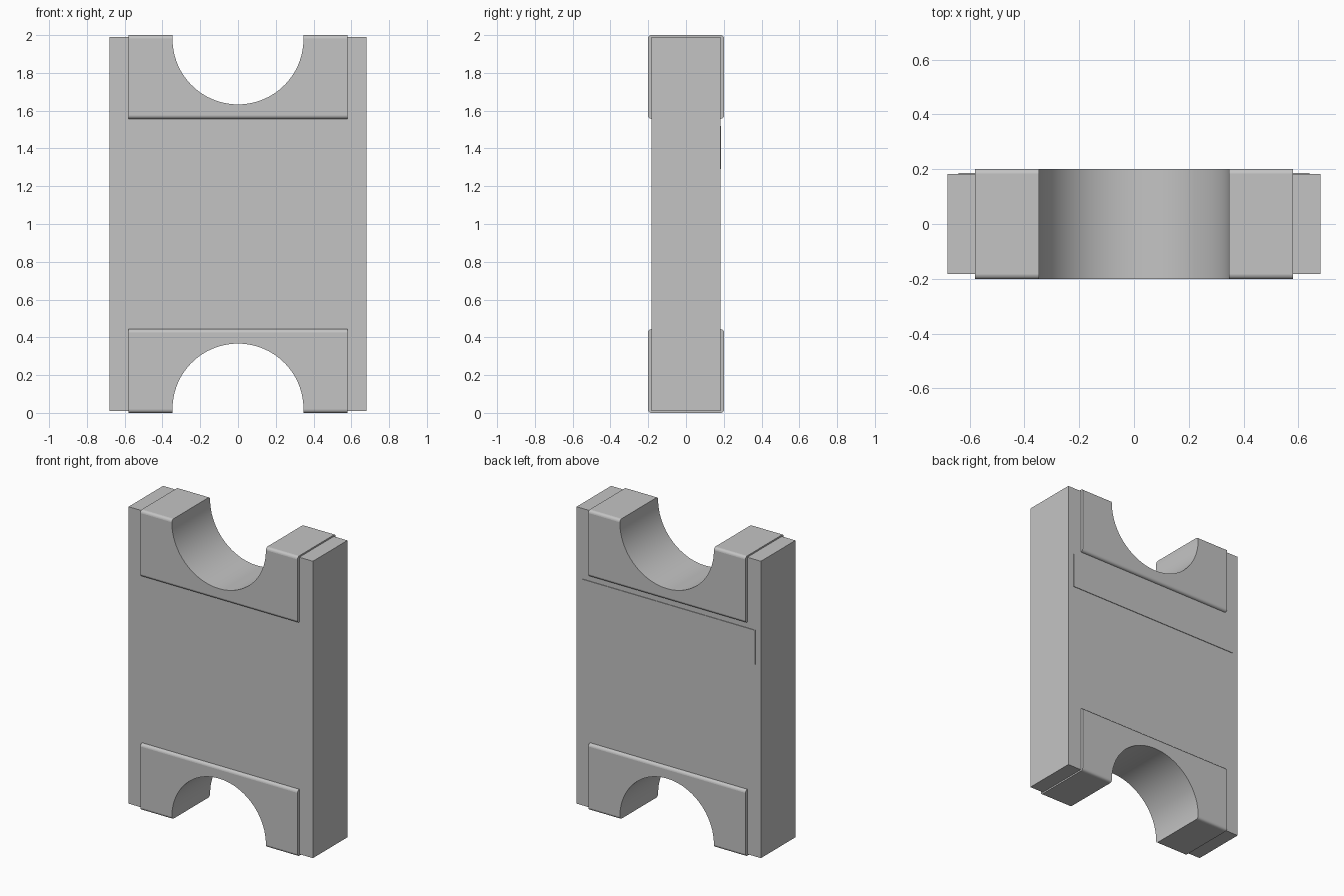
import bpy, bmesh, math

if "Cube" in bpy.data.objects:
    bpy.data.objects.remove(bpy.data.objects["Cube"], do_unlink=True)

grey = bpy.data.materials.new("plain grey")
grey.use_nodes = True
grey.diffuse_color = (0.55, 0.55, 0.55, 1)
grey.node_tree.nodes["Principled BSDF"].inputs["Base Color"].default_value = grey.diffuse_color

RADIUS, ARC_Z, HEIGHT = 0.347, 0.02, 2.0


def arch(radius, base, steps=40):
    """Outline points of the notch, from right foot over the crown to left foot."""
    start = -math.asin((ARC_Z - base) / radius)
    span = math.pi - 2 * start
    angles = [start + span * i / steps for i in range(steps + 1)]
    return [(radius * math.cos(a), ARC_Z + radius * math.sin(a)) for a in angles]


def flip(points):
    return [(-x, HEIGHT - z) for x, z in points]


def slab(name, outline, y0, y1, round_edges=0):
    """Extrude an x-z outline along y, optionally rounding its long x edges."""
    bm = bmesh.new()
    face = bm.faces.new([bm.verts.new((x, y0, z)) for x, z in outline])
    new = bmesh.ops.extrude_face_region(bm, geom=[face])["geom"]
    bmesh.ops.translate(bm, vec=(0, y1 - y0, 0),
                        verts=[v for v in new if isinstance(v, bmesh.types.BMVert)])
    bmesh.ops.recalc_face_normals(bm, faces=bm.faces)
    if round_edges:
        rims = []
        for e in bm.edges:
            a, b = (v.co for v in e.verts)
            if abs(a.z - b.z) < 1e-5 and abs(a.x - b.x) > 0.1:
                rims.append(e)
        bmesh.ops.bevel(bm, geom=rims, offset=round_edges, segments=4,
                        profile=0.5, affect='EDGES')
    # Curved faces are smooth, flat faces and corners stay crisp
    bm.normal_update()
    for f in bm.faces:
        f.smooth = max(abs(c) for c in f.normal) < 0.9995
    for e in bm.edges:
        e.smooth = e.calc_face_angle(0) < math.radians(30)
    mesh = bpy.data.meshes.new(name)
    bm.to_mesh(mesh)
    bm.free()
    mesh.materials.append(grey)
    obj = bpy.data.objects.new(name, mesh)
    bpy.context.collection.objects.link(obj)
    return obj


# Main panel with a notch at each end, slightly wider than the block notches
side, end, depth = 0.68, 0.01, 0.182
half = [(side, end)] + arch(RADIUS + 0.002, end) + [(-side, end)]
slab("panel", half + flip(half), -depth, depth)

# Thicker end blocks with rounded long edges
block_side, block_top, block_depth = 0.58, 0.443, 0.2015
block = ([(block_side, block_top), (block_side, 0)] + arch(RADIUS, 0)
         + [(-block_side, 0), (-block_side, block_top)])
slab("lower_block", block, -block_depth, block_depth, 0.018)
slab("upper_block", flip(block), -block_depth, block_depth, 0.018)

# Thin raised plate on the back
w, low, high = 0.64, 1.29, 1.52
slab("back_plate", [(-w, low), (w, low), (w, high), (-w, high)], depth - 0.005, depth + 0.004)
